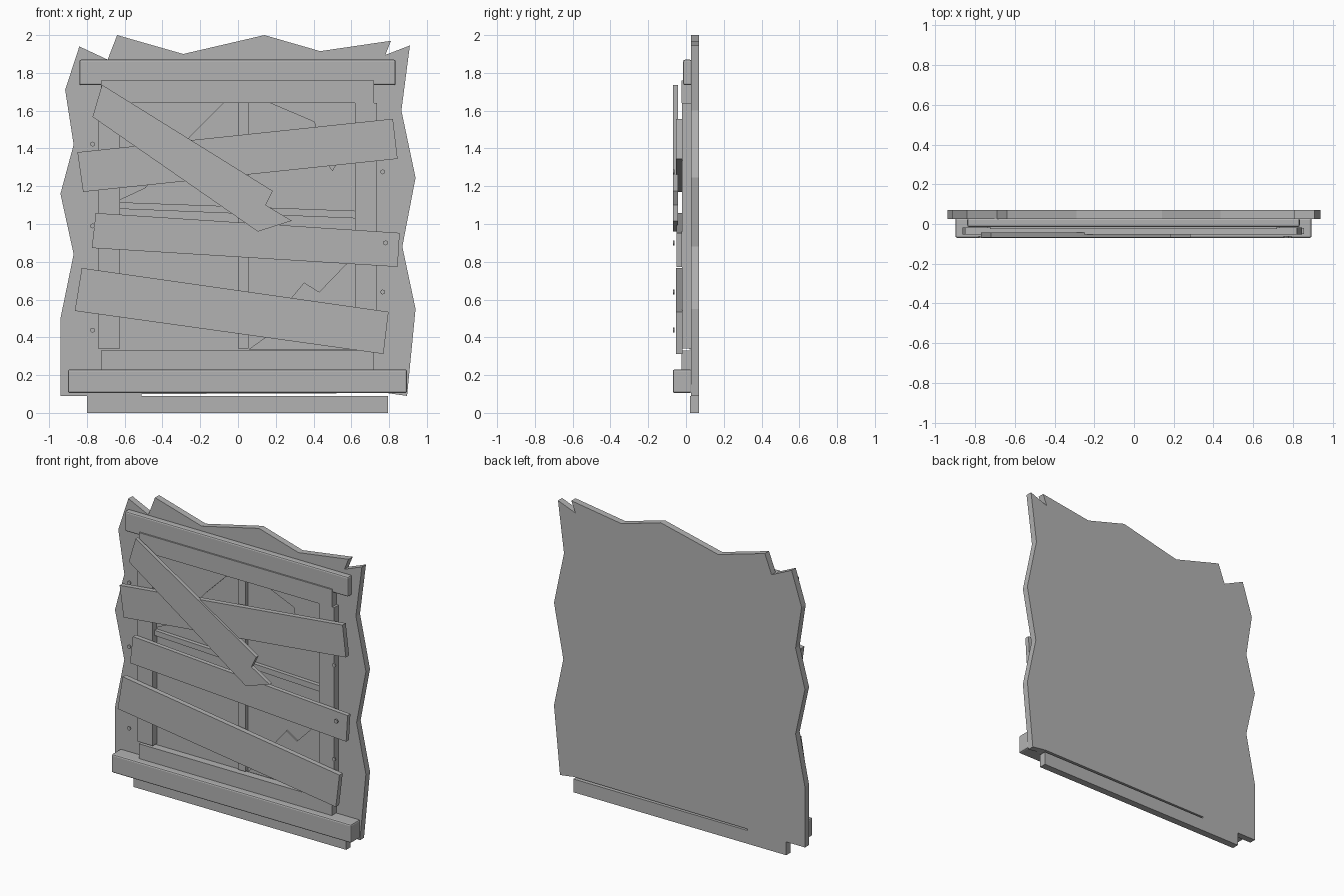
import bpy, bmesh, math
from mathutils import Matrix

grey = bpy.data.materials.new("weathered_grey")
grey.diffuse_color = (0.45, 0.45, 0.45, 1)


def finish(name, bm):
    bmesh.ops.recalc_face_normals(bm, faces=bm.faces[:])
    mesh = bpy.data.meshes.new(name)
    bm.to_mesh(mesh)
    bm.free()
    mesh.materials.append(grey)
    obj = bpy.data.objects.new(name, mesh)
    bpy.context.collection.objects.link(obj)
    return obj


def slab(name, outline, y0, y1):
    """Extrude an (x, z) outline from depth y0 back to y1."""
    bm = bmesh.new()
    face = bm.faces.new([bm.verts.new((x, y0, z)) for x, z in outline])
    ext = bmesh.ops.extrude_face_region(bm, geom=[face])
    moved = [v for v in ext["geom"] if isinstance(v, bmesh.types.BMVert)]
    bmesh.ops.translate(bm, verts=moved, vec=(0, y1 - y0, 0))
    return finish(name, bm)


def box(name, x0, x1, y0, y1, z0, z1, bevel=0):
    obj = slab(name, [(x0, z0), (x1, z0), (x1, z1), (x0, z1)], y0, y1)
    if bevel:
        mod = obj.modifiers.new("bevel", 'BEVEL')
        mod.width = bevel
        mod.segments = 2
    return obj


# Ragged wall piece with a thin slot along its foot
slab("wall", [
    (-.94, .09), (-.94, .50), (-.87, .84), (-.94, 1.16), (-.87, 1.42),
    (-.915, 1.71), (-.84, 1.94), (-.69, 1.87), (-.64, 2.0), (-.29, 1.90),
    (.14, 2.0), (.435, 1.915), (.81, 1.97), (.78, 1.895), (.91, 1.945),
    (.865, 1.60), (.94, 1.245), (.87, .88), (.94, .55), (.895, .09),
    (.79, .105), (-.51, .10), (-.51, .09)], .026, .07)
box("base_strip", -.80, .795, .022, .07, 0, .09)

# Lintel and sill with softened edges
box("lintel", -.84, .835, -.015, .03, 1.735, 1.87, .01)
box("sill", -.90, .895, -.07, .03, .105, .23, .01)

# Window frame
box("frame_top_rail", -.725, .72, -.025, .03, 1.64, 1.76)
box("frame_bottom_rail", -.725, .72, -.025, .03, .225, .33)
box("frame_left_stile", -.74, -.625, -.02, .03, .34, 1.64)
box("frame_right_stile", .62, .735, -.02, .03, .34, 1.64)
box("mullion", 0, .055, .0, .03, .34, 1.64)
slab("crossbar", [(-.625, 1.08), (.62, 1.03), (.62, 1.07), (-.625, 1.115)], .0, .03)

# Broken glass left in the corners
shards = [
    [(-.625, 1.64), (-.075, 1.64), (-.255, 1.46), (-.49, 1.19), (-.625, 1.127)],
    [(.17, 1.64), (.405, 1.54), (.41, 1.505), (.485, 1.30), (.50, 1.28),
     (.515, 1.305), (.62, 1.40), (.62, 1.64)],
    [(.055, .335), (.17, .418), (.275, .60), (.35, .69), (.43, .64),
     (.57, .785), (.62, .82), (.62, .335)],
]
for i, s in enumerate(shards):
    slab(f"glass_shard_{i + 1}", s, .018, .027)

# Boards nailed across the window
slab("board_upper", [(-.85, 1.38), (-.82, 1.17), (.845, 1.345), (.82, 1.557)], -.053, -.018)
slab("board_middle", [(-.753, 1.058), (-.774, .873), (.845, .773), (.856, .953)], -.05, -.02)
slab("board_lower", [(-.827, .767), (-.864, .54), (.77, .312), (.797, .535)], -.053, -.018)
slab("board_diagonal", [(-.72, 1.737), (-.77, 1.567), (.105, .96), (.285, 1.017),
                        (.147, 1.10), (.184, 1.175)], -.068, -.042)

# Nail heads
nails = [(-.77, 1.423), (-.77, .99), (-.77, .438), (.766, 1.276), (.781, .90), (.766, .64)]
for i, (x, z) in enumerate(nails):
    bm = bmesh.new()
    bmesh.ops.create_cone(bm, cap_ends=True, segments=8, radius1=.013, radius2=.013, depth=.01,
                          matrix=Matrix.Translation((x, -.065, z)) @ Matrix.Rotation(math.pi / 2, 4, 'X'))
    finish(f"nail_{i + 1}", bm)
